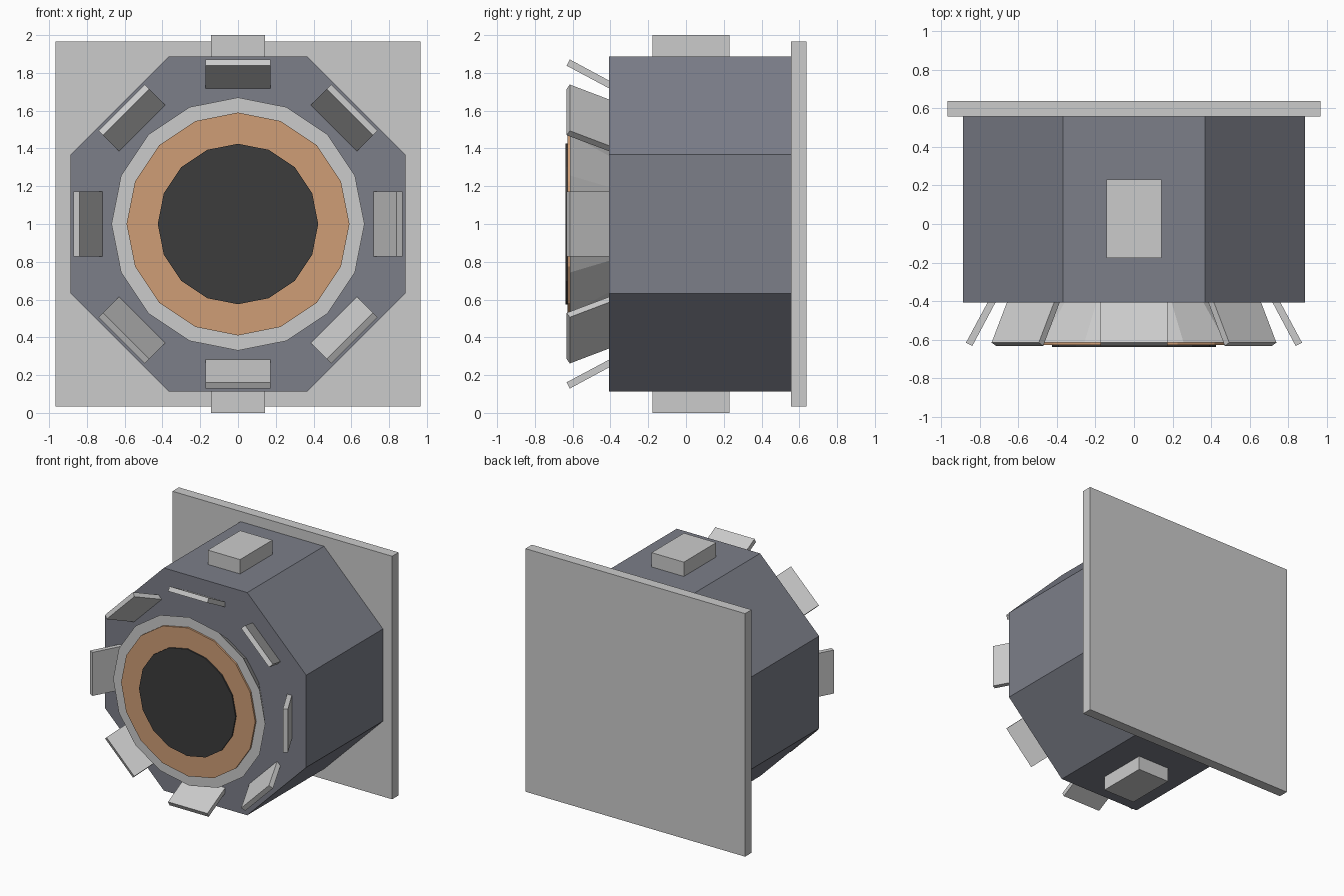
import bpy, math
from mathutils import Matrix, Vector

if "Cube" in bpy.data.objects:
    bpy.data.objects.remove(bpy.data.objects["Cube"])

CZ = 1.0  # height of the central axis


def material(name, rgb):
    m = bpy.data.materials.new(name)
    m.diffuse_color = (*rgb, 1)
    m.use_nodes = True
    m.node_tree.nodes["Principled BSDF"].inputs["Base Color"].default_value = m.diffuse_color
    return m


def mesh_object(name, verts, faces, mat=None):
    me = bpy.data.meshes.new(name)
    me.from_pydata(verts, [], faces)
    if mat:
        me.materials.append(mat)
    ob = bpy.data.objects.new(name, me)
    bpy.context.collection.objects.link(ob)
    return ob


def frustum(name, sides, r_front, r_back, y_front, y_back, turn=0.0, mat=None):
    """Closed n-sided solid along y, with a corner at the top when turn is 0."""
    verts = []
    for r, y in ((r_front, y_front), (r_back, y_back)):
        for i in range(sides):
            a = 2 * math.pi * i / sides + turn
            verts.append((r * math.sin(a), y, CZ + r * math.cos(a)))
    n = sides
    faces = [(i, i + n, (i + 1) % n + n, (i + 1) % n) for i in range(n)]
    faces += [tuple(range(n)), tuple(reversed(range(n, 2 * n)))]
    return mesh_object(name, verts, [f[::-1] for f in faces], mat)


def box(name, lo, hi):
    v = [(x, y, z) for x in (lo[0], hi[0]) for y in (lo[1], hi[1]) for z in (lo[2], hi[2])]
    f = [(0, 1, 3, 2), (4, 6, 7, 5), (0, 4, 5, 1), (2, 3, 7, 6), (0, 2, 6, 4), (1, 5, 7, 3)]
    return mesh_object(name, v, f)


dark_metal = material("dark_metal", (0.20, 0.21, 0.25))
copper = material("copper", (0.62, 0.34, 0.18))
black = material("black", (0.045, 0.045, 0.045))

# Square mounting plate and octagonal housing
box("back_plate", (-0.967, 0.557, CZ - 0.967), (0.967, 0.638, CZ + 0.967))
frustum("housing", 8, 0.886 / math.cos(math.pi / 8), 0.886 / math.cos(math.pi / 8),
        -0.408, 0.557, math.pi / 8, dark_metal)

# Lugs on the top and bottom
box("top_lug", (-0.142, -0.177, CZ + 0.86), (0.142, 0.23, CZ + 1.0))
box("bottom_lug", (-0.142, -0.177, CZ - 1.0), (0.142, 0.23, CZ - 0.86))

# Flared nozzle with copper ring and black centre
frustum("nozzle_flare", 16, 0.67, 0.51, -0.613, -0.408)
frustum("copper_ring", 16, 0.59, 0.59, -0.627, -0.60, 0, copper)
frustum("nozzle_core", 16, 0.425, 0.425, -0.638, -0.60, 0, black)

# Eight tilted flaps around the nozzle: profile as (y, radius)
profile = [(-0.39, 0.709), (-0.632, 0.838), (-0.615, 0.871), (-0.39, 0.75)]
for k in range(8):
    rot = Matrix.Rotation(k * math.pi / 4, 3, 'Y')
    verts = [rot @ Vector((x, y, r)) + Vector((0, 0, CZ))
             for x in (-0.173, 0.173) for y, r in profile]
    faces = [(3, 2, 1, 0), (4, 5, 6, 7)] + [(i, (i + 1) % 4, (i + 1) % 4 + 4, i + 4) for i in range(4)]
    mesh_object(f"flap_{k + 1}", verts, [f[::-1] for f in faces])

# Make all face directions point outwards
import bmesh
for ob in bpy.context.collection.objects:
    bm = bmesh.new()
    bm.from_mesh(ob.data)
    bmesh.ops.recalc_face_normals(bm, faces=bm.faces)
    bm.to_mesh(ob.data)
    bm.free()
